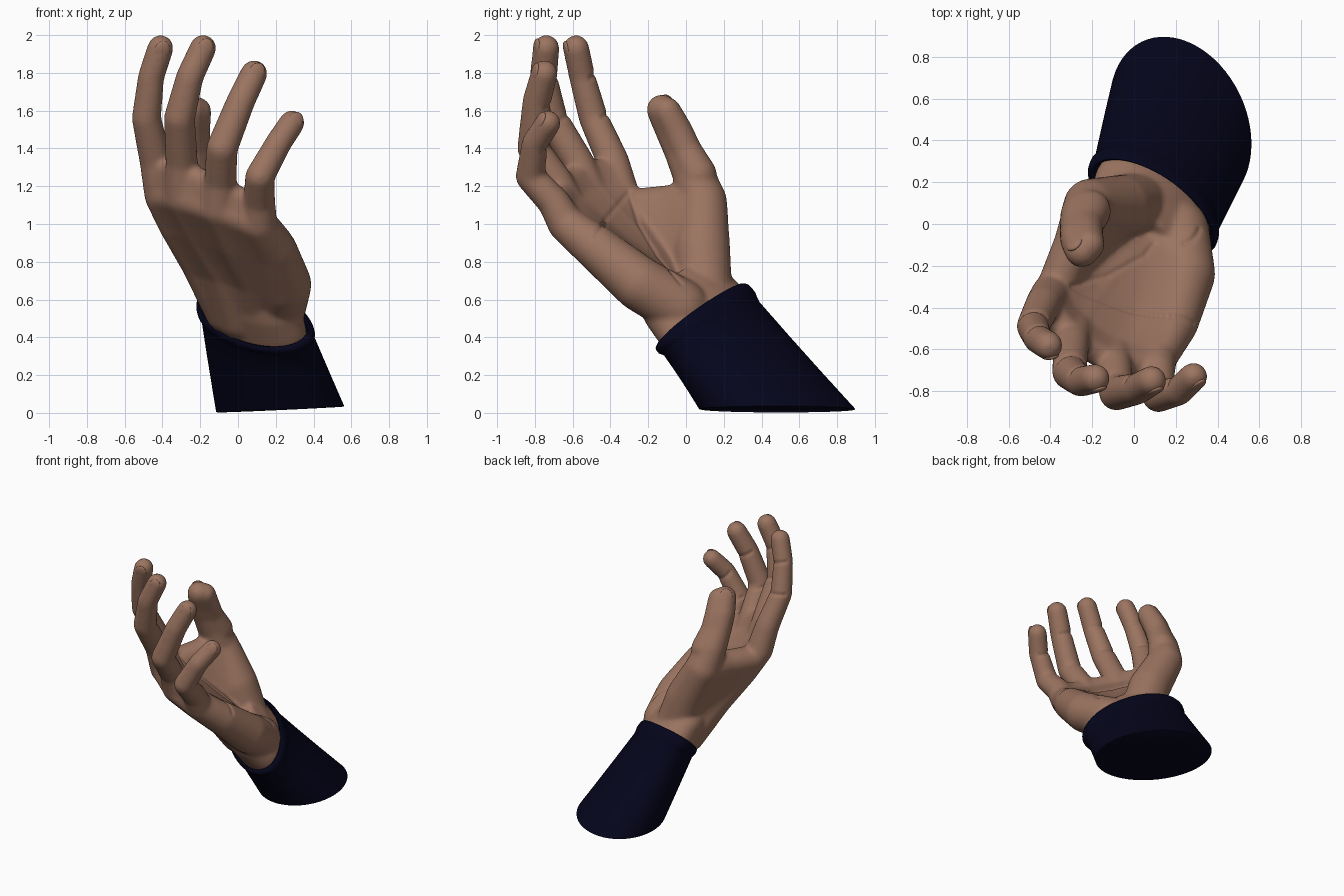
import bpy, bmesh, math
from mathutils import Vector, Matrix
from mathutils.bvhtree import BVHTree
from mathutils.kdtree import KDTree

if "Cube" in bpy.data.objects:
    bpy.data.objects.remove(bpy.data.objects["Cube"])


def material(name, rgb):
    m = bpy.data.materials.new(name)
    m.diffuse_color = (*rgb, 1)
    m.use_nodes = True
    m.node_tree.nodes["Principled BSDF"].inputs["Base Color"].default_value = m.diffuse_color
    return m


skin = material("brown skin", (0.33, 0.175, 0.118))
cloth = material("navy cloth", (0.0015, 0.0015, 0.0115))


def make_object(name, bm, mat):
    me = bpy.data.meshes.new(name)
    bmesh.ops.recalc_face_normals(bm, faces=bm.faces)
    bm.to_mesh(me)
    bm.free()
    ob = bpy.data.objects.new(name, me)
    bpy.context.collection.objects.link(ob)
    me.materials.append(mat)
    for p in me.polygons:
        p.use_smooth = True
    return ob


def limb(bm, points):
    """Chain of balls joined by tapered rods; points are (x, y, z, radius)."""
    for p in points:
        bmesh.ops.create_icosphere(bm, subdivisions=3, radius=p[3],
                                   matrix=Matrix.Translation(p[:3]))
    for a, b in zip(points, points[1:]):
        pa, pb = Vector(a[:3]), Vector(b[:3])
        d = pb - pa
        rot = d.to_track_quat('Z', 'Y').to_matrix().to_4x4()
        bmesh.ops.create_cone(bm, cap_ends=True, segments=32, radius1=a[3], radius2=b[3],
                              depth=d.length, matrix=Matrix.Translation((pa + pb) / 2) @ rot)


def web(bm, chain_a, chain_b, thin, steps=7):
    """Fill between two chains with closely spaced rods, thinned in the middle."""
    for i in range(len(chain_a) - 1):
        for k in range(steps + 1):
            t = k / steps
            p = Vector(chain_a[i]).lerp(Vector(chain_a[i + 1]), t)
            q = Vector(chain_b[i]).lerp(Vector(chain_b[i + 1]), t)
            m = (p + q) / 2
            m[3] *= thin
            limb(bm, [(*p[:3], p[3] * 0.97), tuple(m), (*q[:3], q[3] * 0.97)])


def loft(bm, rings, n=64):
    """Skin over ellipses given as (centre, half axis u, half axis v)."""
    loops = [[bm.verts.new(c + u * math.cos(2 * math.pi * i / n) + v * math.sin(2 * math.pi * i / n))
              for i in range(n)] for c, u, v in rings]
    for a, b in zip(loops, loops[1:]):
        for i in range(n):
            bm.faces.new((a[i], a[(i + 1) % n], b[(i + 1) % n], b[i]))
    bm.faces.new(loops[0])
    bm.faces.new(loops[-1])


# Sleeve: from slanted-cut base to a rolled cuff
base = (Vector((0.224, 0.485, 0.018)), Vector((0.333, -0.02, 0.016)), Vector((-0.065, 0.414, 0.0)))
rim = (Vector((0.088, 0.088, 0.505)), Vector((0.3, -0.12, -0.04)), Vector((-0.045, 0.212, 0.165)))


def sleeve_ring(t, s):
    c, u, v = (a.lerp(b, t) for a, b in zip(base, rim))
    return c, u * s, v * s


bm = bmesh.new()
loft(bm, [sleeve_ring(t, s) for t, s in (
    (0, 0.98), (0.005, 1), (0.03, 1), (0.3, 0.995), (0.6, 0.985), (0.88, 0.97), (0.91, 0.99),
    (0.94, 1.02), (0.98, 1.025), (1.01, 1.01), (1.025, 0.97), (1.015, 0.93), (0.97, 0.9), (0.85, 0.86))])
sleeve = make_object("sleeve", bm, cloth)
bpy.context.view_layer.objects.active = sleeve
sleeve.select_set(True)
bpy.ops.object.shade_smooth_by_angle(angle=math.radians(50))
sleeve.select_set(False)

# Fingers: knuckle, middle joint, end joint, tip
fingers = {
    "index": [(-0.40, -0.34, 1.15, 0.096), (-0.485, -0.49, 1.56, 0.078),
              (-0.46, -0.55, 1.78, 0.070), (-0.41, -0.582, 1.932, 0.070)],
    "middle": [(-0.29, -0.50, 1.14, 0.100), (-0.31, -0.71, 1.56, 0.083),
               (-0.255, -0.755, 1.78, 0.073), (-0.185, -0.74, 1.932, 0.071)],
    "ring": [(-0.10, -0.62, 1.08, 0.100), (-0.085, -0.81, 1.40, 0.084),
             (0.015, -0.79, 1.65, 0.076), (0.085, -0.75, 1.797, 0.072)],
    "little": [(0.11, -0.635, 1.00, 0.098), (0.115, -0.825, 1.25, 0.078),
               (0.215, -0.80, 1.43, 0.070), (0.285, -0.73, 1.535, 0.068)],
}
thumb = [(0.02, 0.10, 0.62, 0.145), (-0.07, 0.085, 0.86, 0.15), (-0.21, 0.09, 1.12, 0.128),
         (-0.245, 0.035, 1.27, 0.110), (-0.265, -0.03, 1.40, 0.092),
         (-0.265, -0.075, 1.5, 0.090), (-0.25, -0.128, 1.605, 0.082)]
# Palm bones leading to each knuckle
palm = {
    "index": [(-0.04, 0.06, 0.55, 0.14), (-0.19, -0.10, 0.80, 0.115), (-0.32, -0.25, 1.0, 0.102)],
    "middle": [(0.02, 0.0, 0.52, 0.14), (-0.06, -0.2, 0.77, 0.12), (-0.2, -0.37, 0.98, 0.105)],
    "ring": [(0.12, -0.02, 0.52, 0.14), (0.09, -0.25, 0.73, 0.125), (-0.02, -0.46, 0.92, 0.11)],
    "little": [(0.21, -0.03, 0.56, 0.15), (0.245, -0.24, 0.68, 0.145), (0.19, -0.47, 0.87, 0.12)],
}


def root(name, t, r):
    """Fleshy point partway up the first finger bone, shifted to the palm side."""
    p = Vector(fingers[name][0][:3]).lerp(Vector(fingers[name][1][:3]), t)
    return (p.x, p.y + 0.016, p.z + 0.01, r)


bm = bmesh.new()
for name, pts in fingers.items():
    limb(bm, palm[name] + pts[:1] + [root(name, 0.42, 0.086)] + pts[1:])
limb(bm, thumb)
# Broad pad of the thumb
limb(bm, [(x + 0.035, y + 0.028, z - 0.008, r * 0.92) for x, y, z, r in thumb[3:]])
# Flesh between neighbouring palm bones, up to the roots of the fingers
names = list(fingers)
for a, b in zip(names, names[1:]):
    web(bm, palm[a] + fingers[a][:1], palm[b] + fingers[b][:1], 0.95)
    web(bm, [fingers[a][0], root(a, 0.3, 0.07)], [fingers[b][0], root(b, 0.3, 0.07)], 0.9, 4)
# Ball and web of the thumb
web(bm, thumb[:3], palm["index"][:2] + [(-0.36, -0.28, 1.09, 0.1)], 0.88, 8)
# Wrist running into the cuff
loft(bm, [(Vector(c), rim[1] * s, rim[2] * s) for c, s in (
    ((0.12, 0.18, 0.375), 0.84), ((0.086, 0.085, 0.51), 0.9), ((0.05, 0.0, 0.61), 0.86),
    ((0.02, -0.08, 0.69), 0.72))])
hand = make_object("hand", bm, skin)

# Fuse everything into one soft skin
bpy.context.view_layer.objects.active = hand
hand.select_set(True)
rm = hand.modifiers.new("fuse", 'REMESH')
rm.mode, rm.voxel_size, rm.use_smooth_shade = 'VOXEL', 0.01, True
sm = hand.modifiers.new("soften", 'SMOOTH')
sm.factor, sm.iterations = 0.5, 28
for m in ("fuse", "soften"):
    bpy.ops.object.modifier_apply(modifier=m)

# Palm creases, drawn in the side view as (y, z) and pressed into the skin
creases = [
    [(-0.30, 1.17), (-0.25, 1.0), (-0.15, 0.83), (-0.02, 0.68)],
    [(-0.30, 1.17), (-0.42, 1.03), (-0.48, 0.93)],
]
bm = bmesh.new()
bm.from_mesh(hand.data)
tree = BVHTree.FromBMesh(bm)
hits = []
for line in creases:
    for a, b in zip(line, line[1:]):
        for i in range(24):
            y, z = Vector(a).lerp(Vector(b), i / 24)
            hit = tree.ray_cast(Vector((1, y, z)), Vector((-1, 0, 0)))[0]
            if hit:
                hits.append(hit)
# Finger joint folds on the palm side
for pts in fingers.values():
    for j in (1, 2):
        p, q = Vector(pts[j][:3]), Vector(pts[j + 1][:3])
        axis = (q - p).normalized()
        inward = Vector((0.0, 1, 0.2))
        inward = (inward - axis * inward.dot(axis)).normalized()
        for i in range(-6, 7):
            d = Matrix.Rotation(i * 0.15, 3, axis) @ inward
            hits.append(p + d * pts[j][3])
kd = KDTree(len(hits))
for i, h in enumerate(hits):
    kd.insert(h, i)
kd.balance()
bm.normal_update()
moves = [(v, v.normal * -0.008 * math.exp(-(kd.find(v.co)[2] / 0.014) ** 2)) for v in bm.verts]
for v, d in moves:
    v.co += d
bm.to_mesh(hand.data)
bm.free()
for p in hand.data.polygons:
    p.use_smooth = True

# Nails: thin domes on the back of each tip
bm = bmesh.new()
for pts, back in [(f, Vector((0.25, -1, 0))) for f in fingers.values()] + [(thumb, Vector((-0.6, 0.8, 0)))]:
    p, q, r = Vector(pts[-2][:3]), Vector(pts[-1][:3]), pts[-1][3]
    axis = (q - p).normalized()
    back = (back - axis * back.dot(axis)).normalized()
    rot = Matrix((axis.cross(back), axis, back)).transposed().to_4x4()
    bmesh.ops.create_uvsphere(bm, u_segments=24, v_segments=12, radius=1,
                              matrix=Matrix.Translation(q + back * r * 0.72 - axis * r * 0.05) @ rot
                              @ Matrix.Diagonal((r * 0.6, r * 0.8, r * 0.24, 1)))
make_object("nails", bm, skin)
